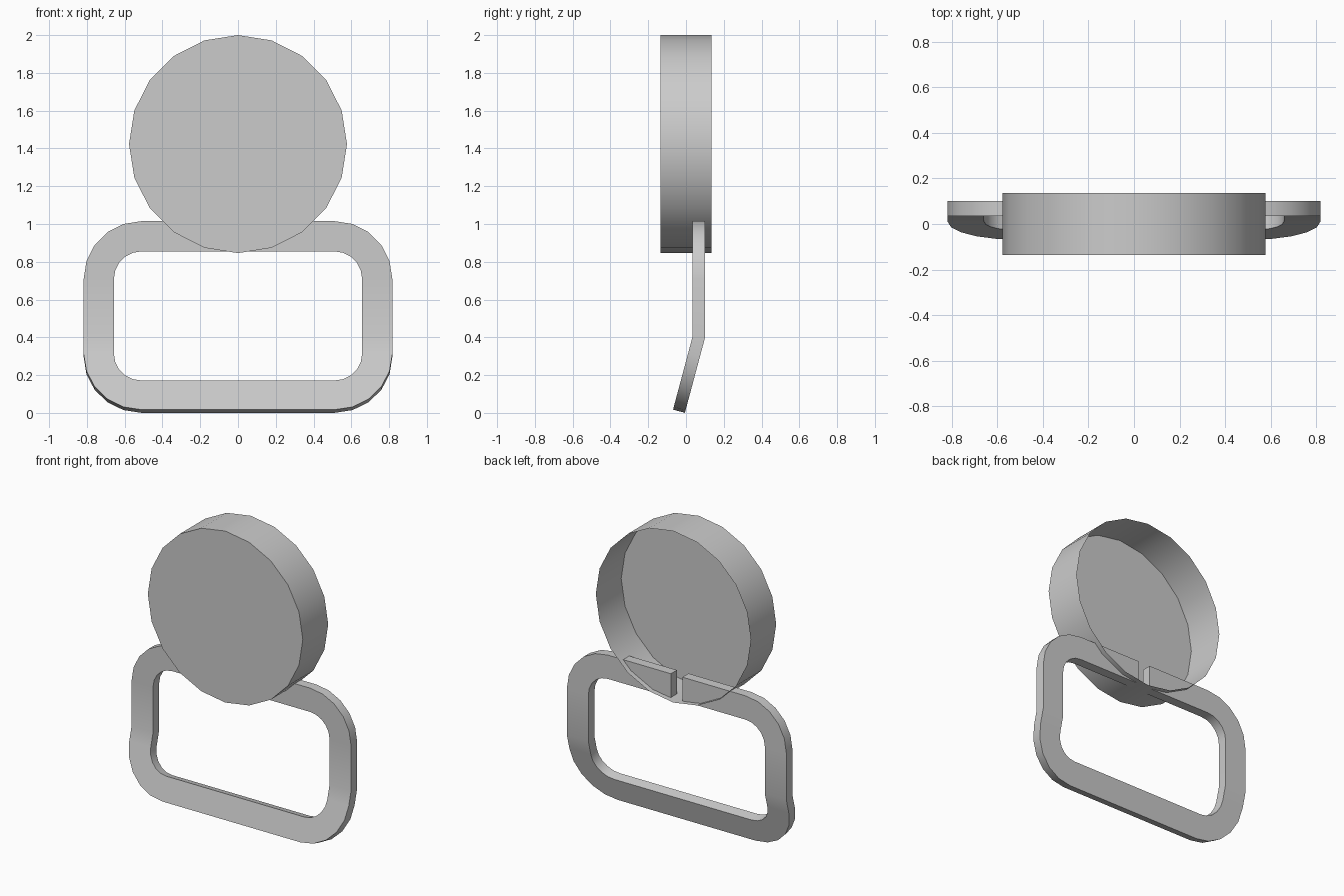
import bpy, bmesh, math
from mathutils import Matrix, Vector

old = bpy.data.objects.get("Cube")
if old:
    bpy.data.objects.remove(old, do_unlink=True)

grey = bpy.data.materials.new("plain grey")
grey.use_nodes = True
grey.diffuse_color = (0.6, 0.6, 0.6, 1)
grey.node_tree.nodes["Principled BSDF"].inputs["Base Color"].default_value = (0.6, 0.6, 0.6, 1)


def finish(bm, name):
    mesh = bpy.data.meshes.new(name)
    bm.to_mesh(mesh)
    bm.free()
    mesh.materials.append(grey)
    obj = bpy.data.objects.new(name, mesh)
    bpy.context.collection.objects.link(obj)
    bpy.ops.object.select_all(action='DESELECT')
    obj.select_set(True)
    bpy.context.view_layer.objects.active = obj
    bpy.ops.object.shade_smooth_by_angle(angle=math.radians(30))
    return obj


# Round dish: closed at the front, open at the back, thin rim
SIDES, RADIUS, DEPTH, CENTRE_Z = 20, 0.577, 0.135, 1.423
bm = bmesh.new()
rings = []
for y in (-DEPTH, DEPTH):
    rings.append([bm.verts.new((RADIUS * math.cos(math.tau * i / SIDES), y,
                                CENTRE_Z + RADIUS * math.sin(math.tau * i / SIDES)))
                  for i in range(SIDES)])
front, back = rings
bm.faces.new(front)
for i in range(SIDES):
    j = (i + 1) % SIDES
    bm.faces.new((front[j], front[i], back[i], back[j]))
bm.normal_update()
if bm.faces[:][0].normal.y > 0:
    bmesh.ops.reverse_faces(bm, faces=bm.faces[:])
finish(bm, "round_dish")

# Loop handle: rounded rectangular band, split at the top, lower part bent forward
BEND_Z, MID_Y, HALF_THICK, HALF_GAP = 0.4, 0.0675, 0.0325, 0.043
CORNER_X, TOP_Z, LOW_Z, STEPS = 0.512, 0.71, 0.30, 5
OUTER, INNER = 0.305, 0.145


def half_path(r):
    """Right half of the band's edge, from the split at the top to the bottom."""
    pts = [(HALF_GAP, TOP_Z + r)]
    for cz, start in ((TOP_Z, 90), (LOW_Z, 0)):
        for k in range(STEPS + 1):
            a = math.radians(start - 90 * k / STEPS)
            pts.append((CORNER_X + r * math.cos(a), cz + r * math.sin(a)))
        if start == 90:
            pts.append((CORNER_X + r, BEND_Z))
    return pts


def full_path(r):
    half = half_path(r)
    return half + [(-x, z) for x, z in reversed(half)]


def bent(x, y, z):
    p = Vector((x, y, z))
    pivot = Vector((0, MID_Y, BEND_Z))
    if z > BEND_Z + 0.001:
        return p
    if z > BEND_Z - 0.001:
        # mitre at the fold
        return p - Vector((0, 0, (y - MID_Y) * math.tan(math.radians(7.5))))
    return Matrix.Rotation(math.radians(-15), 3, 'X') @ (p - pivot) + pivot


bm = bmesh.new()
sections = []
for (ox, oz), (ix, iz) in zip(full_path(OUTER), full_path(INNER)):
    sections.append([bm.verts.new(bent(x, MID_Y + s * HALF_THICK, z))
                     for x, z, s in ((ox, oz, -1), (ox, oz, 1), (ix, iz, 1), (ix, iz, -1))])
for a, b in zip(sections, sections[1:]):
    for k in range(4):
        m = (k + 1) % 4
        bm.faces.new((a[k], a[m], b[m], b[k]))
bm.faces.new(sections[0])
bm.faces.new(reversed(sections[-1]))
bmesh.ops.recalc_face_normals(bm, faces=bm.faces[:])
finish(bm, "loop_handle")
